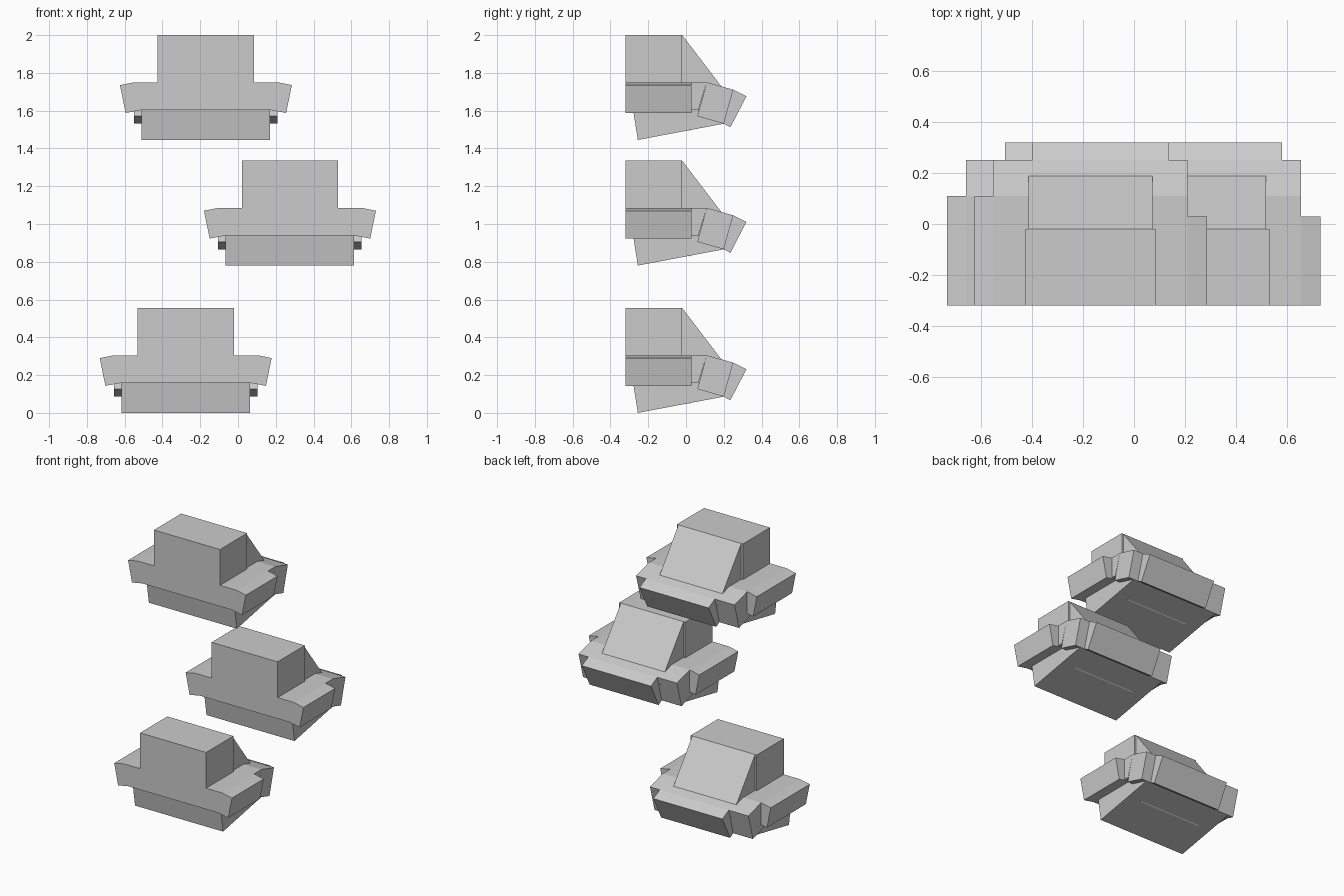
import bpy

if "Cube" in bpy.data.objects:
    bpy.data.objects.remove(bpy.data.objects["Cube"])


def prism(name, profile, axis, lo, hi, origin):
    """Extrude a 2D profile: axis 'x' takes (y, z) points, axis 'y' takes (x, z) points."""
    def point(p, t):
        v = (t, p[0], p[1]) if axis == 'x' else (p[0], t, p[1])
        return tuple(a + b for a, b in zip(v, origin))
    n = len(profile)
    verts = [point(p, t) for t in (lo, hi) for p in profile]
    faces = [tuple(range(n)), tuple(range(2 * n - 1, n - 1, -1))]
    faces += [(i, i + n, (i + 1) % n + n, (i + 1) % n) for i in range(n)]
    mesh = bpy.data.meshes.new(name)
    mesh.from_pydata(verts, [], faces)
    ob = bpy.data.objects.new(name, mesh)
    bpy.context.collection.objects.link(ob)
    bpy.context.view_layer.objects.active = ob
    # consistent outward normals
    bpy.ops.object.mode_set(mode='EDIT')
    bpy.ops.mesh.select_all(action='SELECT')
    bpy.ops.mesh.normals_make_consistent(inside=False)
    bpy.ops.object.mode_set(mode='OBJECT')
    return ob


def unit(label, origin):
    def part(name, profile, axis, lo, hi):
        prism(f"{label}_{name}", profile, axis, lo, hi, origin)

    # tall block
    part("tall_block", [(-.32, .158), (-.02, .158), (-.02, .555), (-.32, .555)], 'x', -.255, .255)
    # tilted slab forming the sloped back, its lower corner just shows underneath
    part("sloped_slab", [(-.02, .555), (.238, .217), (.02, .049), (-.238, .388)], 'x', -.2425, .2425)
    # flat shelf
    part("shelf", [(-.32, .158), (.065, .158), (.11, .305), (-.32, .305)], 'x', -.38, .38)
    # drooping rear shelf and its lip
    part("rear_shelf", [(.11, .305), (.25, .266), (.2, .086), (.06, .126)], 'x', -.38, .38)
    part("rear_lip", [(.25, .266), (.32, .231), (.235, .067), (.2, .086)], 'x', -.228, .305)
    # side lips, the left one longer
    for side, s, end in (("left", -1, .11), ("right", 1, .03)):
        lip = [(s * x, z) for x, z in ((.38, .305), (.455, .29), (.425, .143), (.345, .158))]
        part(f"{side}_lip", lip, 'y', -.32, end)
    # wedge underneath
    part("lower_wedge", [(-.28, .158), (-.255, .0), (.2, .086), (.2, .158)], 'x', -.34, .34)


for label, origin in (("bottom", (-.277, 0, 0)),
                      ("middle", (.275, 0, .78)),
                      ("top", (-.17, 0, 1.445))):
    unit(label, origin)
